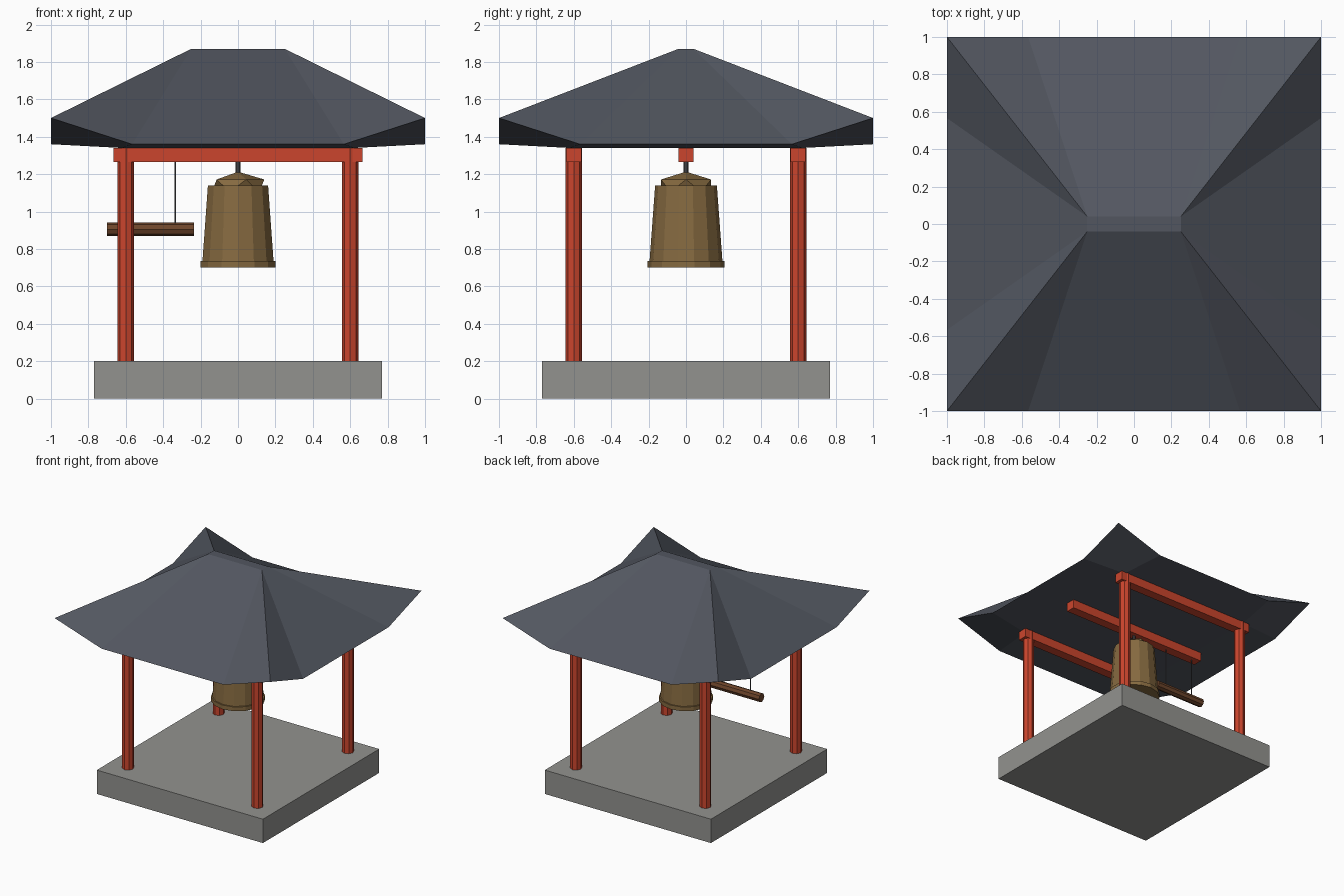
import bpy
import bmesh
from math import pi
from mathutils import Vector, Matrix

default = bpy.data.objects.get("Cube")
if default:
    bpy.data.objects.remove(default)


def material(name, rgb):
    m = bpy.data.materials.new(name)
    m.use_nodes = True
    m.diffuse_color = (*rgb, 1)
    m.node_tree.nodes["Principled BSDF"].inputs["Base Color"].default_value = (*rgb, 1)
    return m


SLATE = material("slate roof", (0.085, 0.094, 0.117))
RED = material("red paint", (0.6, 0.06, 0.026))
STONE = material("grey stone", (0.29, 0.29, 0.275))
BRONZE = material("bronze", (0.24, 0.145, 0.052))
WOOD = material("brown wood", (0.155, 0.06, 0.024))
IRON = material("dark iron", (0.09, 0.09, 0.095))


def finish(bm, name, mat):
    bmesh.ops.recalc_face_normals(bm, faces=bm.faces)
    mesh = bpy.data.meshes.new(name)
    bm.to_mesh(mesh)
    bm.free()
    mesh.materials.append(mat)
    obj = bpy.data.objects.new(name, mesh)
    bpy.context.collection.objects.link(obj)
    return obj


def box(name, center, size, mat):
    bm = bmesh.new()
    bmesh.ops.create_cube(bm, size=1, matrix=Matrix.Translation(center) @ Matrix.Diagonal((*size, 1)))
    return finish(bm, name, mat)


def column(name, x, y, z0, z1, r0, r1, sides, mat):
    bm = bmesh.new()
    bmesh.ops.create_cone(bm, cap_ends=True, segments=sides, radius1=r0, radius2=r1,
                          depth=z1 - z0, matrix=Matrix.Translation((x, y, (z0 + z1) / 2)))
    return finish(bm, name, mat)


# Stone platform
box("platform", (0, 0, 0.1), (1.54, 1.54, 0.2), STONE)

# Posts and cross beams
for ys, depth in ((-1, "front"), (1, "back")):
    for xs, side in ((-1, "right"), (1, "left")):
        column(f"{depth}_{side}_post", 0.6 * xs, 0.6 * ys, 0.2, 1.34, 0.045, 0.045, 8, RED)
for y, label in ((-0.6, "front"), (0, "middle"), (0.6, "back")):
    box(f"{label}_beam", (0, y, 1.302), (1.33, 0.08, 0.075), RED)

# Hipped roof with upturned corners and a closed soffit
bm = bmesh.new()
signs = [(1, -1), (1, 1), (-1, 1), (-1, -1)]
corner = [bm.verts.new((sx, sy, 1.5)) for sx, sy in signs]
ridge = [bm.verts.new((0.25 * sx, 0.04 * sy, 1.87)) for sx, sy in signs]
soffit = [bm.verts.new((0.62 * sx, 0.62 * sy, 1.34)) for sx, sy in signs]
first, last = [], []
for k in range(4):
    a, b = corner[k].co, corner[(k + 1) % 4].co
    drop = Vector((0, 0, -0.14))
    first.append(bm.verts.new(a.lerp(b, 0.217) + drop))
    last.append(bm.verts.new(b.lerp(a, 0.217) + drop))
for k in range(4):
    n = (k + 1) % 4
    bm.faces.new((corner[k], first[k], ridge[k]))
    bm.faces.new((first[k], last[k], ridge[n], ridge[k]))
    bm.faces.new((last[k], corner[n], ridge[n]))
    bm.faces.new((first[k], soffit[k], soffit[n], last[k]))
    bm.faces.new((corner[k], last[k - 1], soffit[k], first[k]))
bm.faces.new(ridge)
bm.faces.new(soffit)
finish(bm, "roof", SLATE)

# Bell: rim, tapered body, faceted crown and hanger
column("bell_rim", 0, 0, 0.7, 0.735, 0.206, 0.206, 14, BRONZE)
column("bell_body", 0, 0, 0.72, 1.14, 0.196, 0.165, 14, BRONZE)
bm = bmesh.new()
bmesh.ops.create_icosphere(bm, subdivisions=1, radius=1,
                           matrix=Matrix.Translation((0, 0, 1.138)) @ Matrix.Diagonal((0.157, 0.157, 0.075, 1)))
finish(bm, "bell_crown", BRONZE)
column("bell_hanger", 0, 0, 1.19, 1.27, 0.013, 0.013, 8, IRON)

# Striking log on two ropes
log = column("striking_log", 0, 0, -0.233, 0.233, 0.036, 0.036, 8, WOOD)
log.data.transform(Matrix.Translation((-0.468, 0, 0.905)) @ Matrix.Rotation(pi / 2, 4, "Y"))
for x, label in ((-0.335, "inner"), (-0.6, "outer")):
    column(f"{label}_rope", x, 0, 0.93, 1.27, 0.004, 0.004, 6, IRON)
